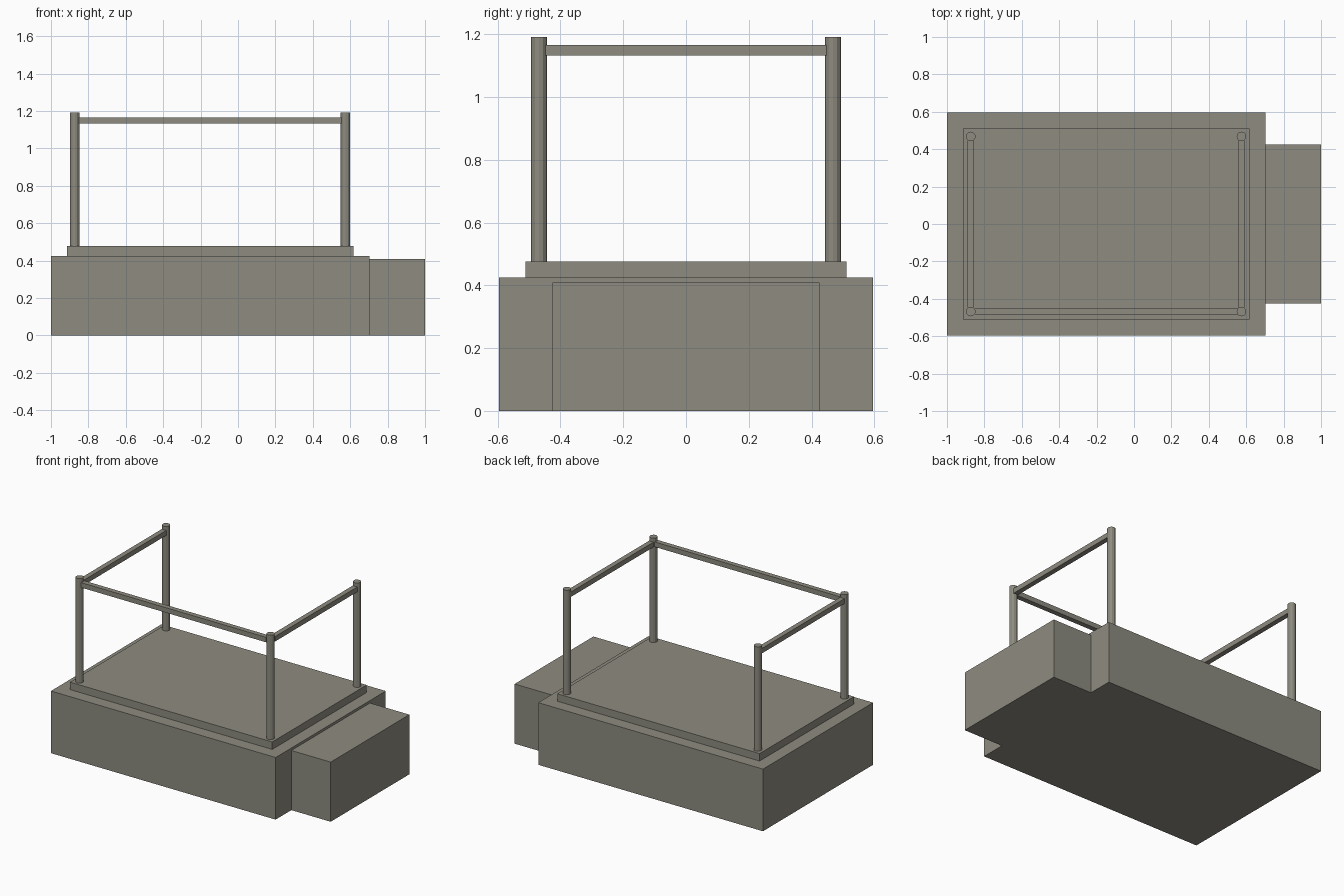
import bpy, math

if "Cube" in bpy.data.objects:
    bpy.data.objects.remove(bpy.data.objects["Cube"])

S = 2 / 2.35          # metres to model units
CX = -0.175           # centre of the platform along x, in metres

mat = bpy.data.materials.new("warm grey concrete")
mat.diffuse_color = (0.27, 0.26, 0.215, 1)
mat.use_nodes = True
mat.node_tree.nodes["Principled BSDF"].inputs["Base Color"].default_value = mat.diffuse_color


def finish(name):
    ob = bpy.context.object
    ob.name = name
    ob.data.materials.append(mat)
    return ob


def box(name, x, y, z0, sx, sy, sz):
    """Box centred on x, y and standing on z0 (metres)."""
    bpy.ops.mesh.primitive_cube_add(size=1, location=(x * S, y * S, (z0 + sz / 2) * S))
    bpy.context.object.scale = (sx * S, sy * S, sz * S)
    bpy.ops.object.transform_apply(location=False, rotation=False, scale=True)
    return finish(name)


def post(name, x, y):
    bpy.ops.mesh.primitive_cylinder_add(vertices=12, radius=0.03 * S, depth=0.84 * S,
                                        location=(x * S, y * S, 0.98 * S))
    return finish(name)


# solid platform, raised deck and access step
box("platform_base", CX, 0, 0, 2.0, 1.4, 0.5)
box("deck_slab", CX, 0, 0.5, 1.8, 1.2, 0.06)
box("access_step", 1.0, 0, 0, 0.35, 1.0, 0.48)

# corner posts
for sx, side in ((-1, "left"), (1, "right")):
    for sy, end in ((-1, "front"), (1, "back")):
        post(f"post_{end}_{side}", CX + sx * 0.85, sy * 0.55)
    # side rails
    box(f"rail_{side}", CX + sx * 0.85, 0, 1.33, 0.04, 1.05, 0.04)

# front rail (the back stays open)
box("rail_front", CX, -0.55, 1.33, 1.65, 0.04, 0.04)
